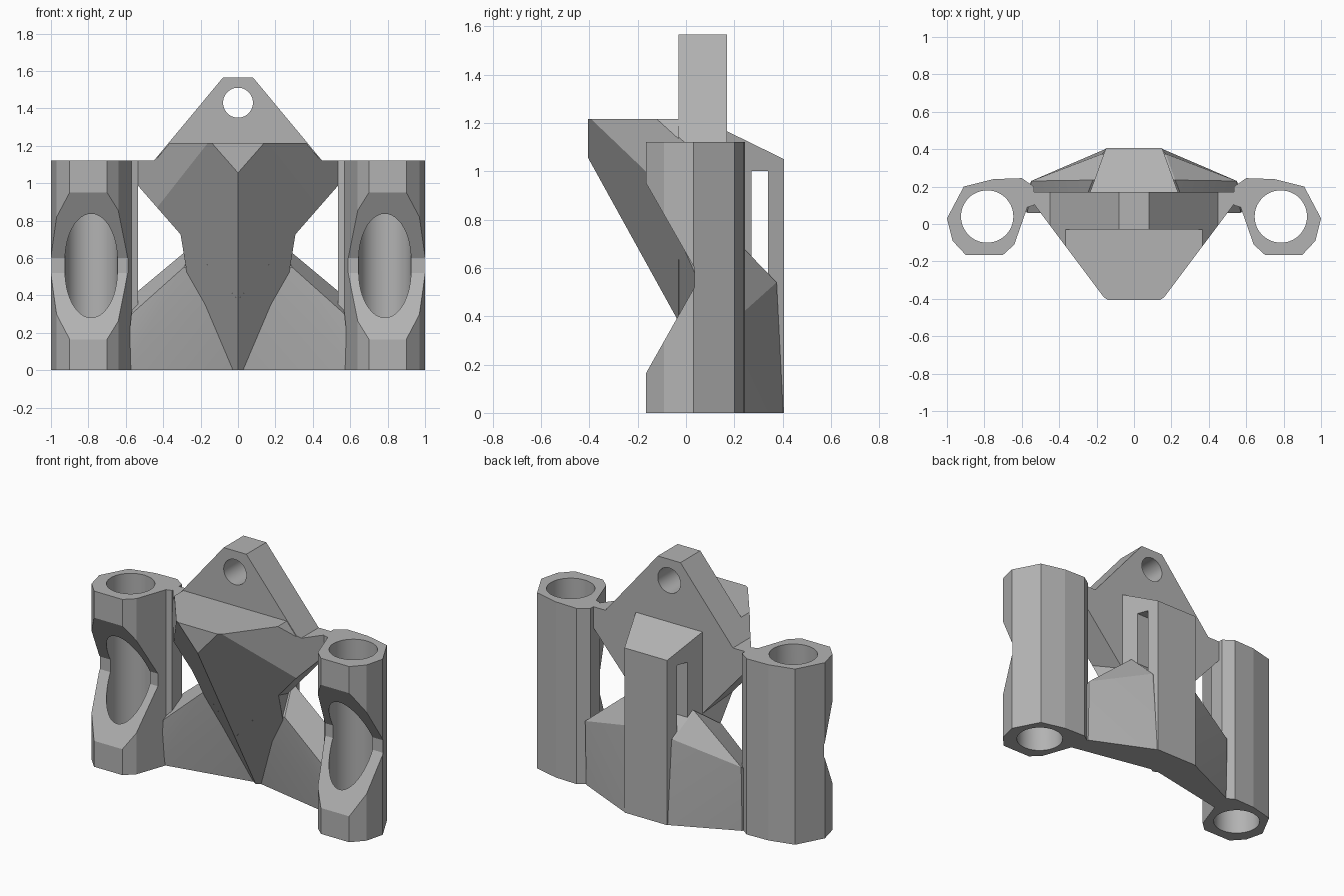
import bpy, bmesh, math
from mathutils import Vector

if "Cube" in bpy.data.objects:
    bpy.data.objects.remove(bpy.data.objects["Cube"])

GREY = (0.45, 0.45, 0.45, 1)
mat = bpy.data.materials.new("plain grey")
mat.use_nodes = True
mat.diffuse_color = GREY
mat.node_tree.nodes["Principled BSDF"].inputs["Base Color"].default_value = GREY


def finish(name, bm):
    bmesh.ops.recalc_face_normals(bm, faces=bm.faces)
    me = bpy.data.meshes.new(name)
    bm.to_mesh(me)
    bm.free()
    me.materials.append(mat)
    ob = bpy.data.objects.new(name, me)
    bpy.context.collection.objects.link(ob)
    return ob


def prism(points, axis, lo, hi):
    """Extrude a 2D profile along an axis from lo to hi."""
    bm = bmesh.new()

    def place(p):
        co = list(p)
        co.insert("xyz".index(axis), lo)
        return co
    face = bm.faces.new([bm.verts.new(place(p)) for p in points])
    res = bmesh.ops.extrude_face_region(bm, geom=[face])
    move = Vector([hi - lo if a == axis else 0 for a in "xyz"])
    bmesh.ops.translate(bm, vec=move, verts=[v for v in res["geom"] if isinstance(v, bmesh.types.BMVert)])
    return bm


def slice_off(bm, co, normal):
    """Remove everything on the normal's side of a plane, and close the cut."""
    geom = bm.verts[:] + bm.edges[:] + bm.faces[:]
    bmesh.ops.bisect_plane(bm, geom=geom, plane_co=co, plane_no=normal, clear_outer=True)
    bmesh.ops.holes_fill(bm, edges=[e for e in bm.edges if e.is_boundary], sides=0)


def slice_both(bm, co, normal):
    for s in (1, -1):
        slice_off(bm, (s * co[0], co[1], co[2]), (s * normal[0], normal[1], normal[2]))


def mirrored(points):
    return points + [(-x, z) for x, z in reversed(points)]


def cut(ob, cutter):
    mod = ob.modifiers.new("cut", "BOOLEAN")
    mod.operation = "DIFFERENCE"
    mod.solver = "EXACT"
    mod.object = cutter
    bpy.context.view_layer.objects.active = ob
    bpy.ops.object.modifier_apply(modifier=mod.name)
    cutter.hide_render = True
    bpy.data.objects.remove(cutter)


def circle(cx, cy, r, n=48):
    return [(cx + r * math.cos(math.tau * i / n), cy + r * math.sin(math.tau * i / n)) for i in range(n)]


# Shared planes: the raked keel under the arm and the arm's tapering flanks
KEEL = ((0, -0.405, 1.055), (1.14, -1.81, -1))
FLANK = ((0.53, 0.10, 0), (1, -0.75, 0))
parts = []

# Side sockets: faceted tubes with a round bore and an angled scoop in front
outline = [(1, 0.03), (0.91, 0.2), (0.75, 0.24), (0.6, 0.245), (0.535, 0.2), (0.535, 0.1),
           (0.57, 0.09), (0.64, -0.11), (0.7, -0.165), (0.9, -0.165), (0.97, -0.09)]
scoop = [(-0.365, -0.19), (0.035, 0.52), (0.035, 0.6), (-0.365, 1.3)]
for side, name in ((1, "left_socket"), (-1, "right_socket")):
    socket = finish(name, prism([(side * x, y) for x, y in outline], "z", 0, 1.12))
    cut(socket, finish("bore_cutter", prism(circle(side * 0.785, 0.04, 0.14), "z", -0.1, 1.3)))
    ends = sorted((side * 0.56, side * 1.1))
    cut(socket, finish("scoop_cutter", prism(scoop, "x", *ends)))
    parts.append(socket)

# Hanging plate with its round eye
profile = mirrored([(0.08, 1.565), (0.45, 1.12), (0.56, 1.12), (0.56, 1.015)])
profile.insert(4, (0, 0.376))
bm = prism(profile, "y", -0.03, 0.17)
slice_both(bm, *FLANK)
plate = finish("hanging_plate", bm)
cut(plate, finish("eye_cutter", prism(circle(0, 1.43, 0.08), "y", -0.2, 0.3)))
parts.append(plate)

# Front arm with flat shelf and raked keel
bm = prism(mirrored([(0.365, 1.215), (0.6, 0.93), (0.6, 0.2)]), "y", -0.405, -0.03)
slice_both(bm, *FLANK)
slice_both(bm, *KEEL)
parts.append(finish("front_arm", bm))

# Central post with sloped cap, narrowing to the back, and a slot through it
bm = prism([(-0.03, 0), (0.405, 0), (0.405, 1.05), (0.17, 1.165), (-0.03, 1.165)], "x", -0.45, 0.45)
slice_both(bm, (0.235, 0.17, 0), (1, 0.36, 0))
slice_both(bm, *KEEL)
post = finish("center_post", bm)
cut(post, finish("slot_cutter", prism([(0.27, 0.4), (0.34, 0.4), (0.34, 1), (0.27, 1)], "x", -0.5, 0.5)))
parts.append(post)

# Lower webs joining the post to both sockets
web = [(0.6, 0.08, 0), (0, 0.2, 0), (0, 0.4, 0), (0.15, 0.402, 0), (0.55, 0.22, 0),
       (0.57, 0.06, 0.3), (0.29, 0.056, 0.55), (0, 0.1, 0.5),
       (0.55, 0.23, 0.41), (0.22, 0.235, 0.685), (0, 0.235, 0.685),
       (0.17, 0.375, 0.54), (0, 0.375, 0.54)]
for side, name in ((1, "left_web"), (-1, "right_web")):
    bm = bmesh.new()
    for x, y, z in web:
        bm.verts.new((side * x, y, z))
    bmesh.ops.convex_hull(bm, input=bm.verts[:])
    bmesh.ops.dissolve_limit(bm, angle_limit=0.02, verts=bm.verts[:], edges=bm.edges[:])
    parts.append(finish(name, bm))

# Round bores shade smooth, facets stay crisp
bpy.ops.object.select_all(action="DESELECT")
for ob in parts:
    ob.select_set(True)
bpy.context.view_layer.objects.active = parts[0]
bpy.ops.object.shade_smooth_by_angle(angle=math.radians(12))
